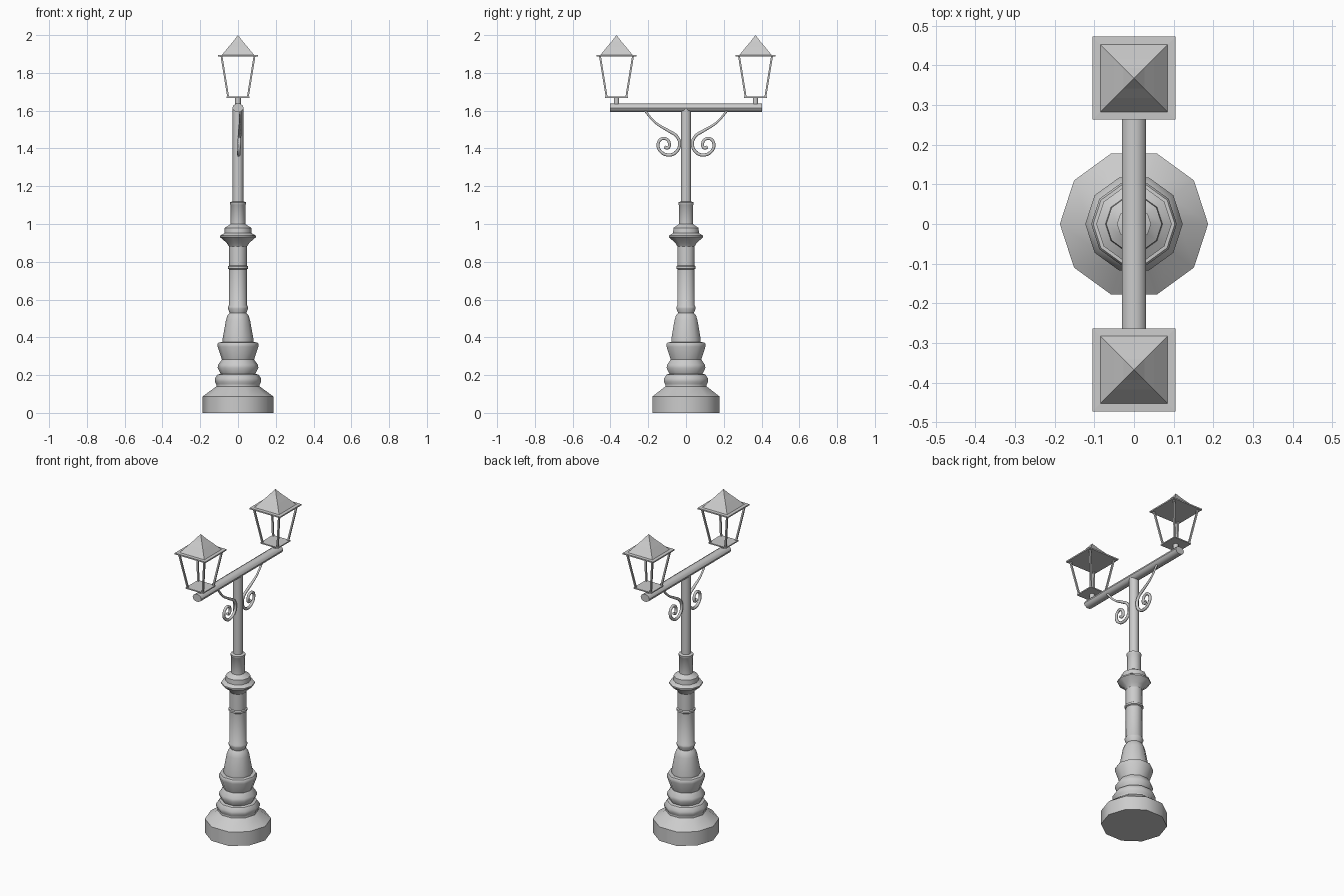
import bpy, bmesh
from math import pi, sin, cos, radians, sqrt
from mathutils import Matrix, Vector

if "Cube" in bpy.data.objects:
    bpy.data.objects.remove(bpy.data.objects["Cube"])


def finish(name, bm, smooth=True):
    bmesh.ops.recalc_face_normals(bm, faces=bm.faces)
    mesh = bpy.data.meshes.new(name)
    bm.to_mesh(mesh)
    bm.free()
    ob = bpy.data.objects.new(name, mesh)
    bpy.context.collection.objects.link(ob)
    if smooth:
        bpy.ops.object.select_all(action='DESELECT')
        ob.select_set(True)
        bpy.context.view_layer.objects.active = ob
        bpy.ops.object.shade_smooth_by_angle(angle=radians(38))
    return ob


def lathe(bm, profile, sides=10, turn=0.0, matrix=Matrix()):
    """Stack rings from (radius, height) pairs and cap both ends."""
    rings = []
    for r, z in profile:
        rings.append([bm.verts.new(matrix @ Vector((r * cos(turn + 2 * pi * i / sides),
                                                    r * sin(turn + 2 * pi * i / sides), z)))
                      for i in range(sides)])
    for a, b in zip(rings, rings[1:]):
        for i in range(sides):
            j = (i + 1) % sides
            bm.faces.new((a[i], a[j], b[j], b[i]))
    bm.faces.new(rings[0])
    bm.faces.new(rings[-1])


def turned(name, profile):
    bm = bmesh.new()
    lathe(bm, profile)
    return finish(name, bm)


def square(bm, profile, y):
    lathe(bm, [(r * sqrt(2), z) for r, z in profile], 4, pi / 4, Matrix.Translation((0, y, 0)))


# Turned post
turned("plinth", [(.187, 0), (.187, .087), (.115, .14), (.115, .15)])
turned("base_mouldings", [(.11, .14), (.123, .165), (.123, .182), (.108, .203), (.092, .207),
                          (.108, .238), (.105, .255), (.085, .283), (.108, .35), (.108, .365),
                          (.103, .373), (.08, .375)])
turned("tapered_foot", [(.082, .37), (.082, .39), (.064, .49), (.056, .515), (.043, .53)])
turned("column", [(.043, .525), (.053, .552), (.053, .562), (.047, .57), (.047, .76),
                  (.054, .764), (.054, .776), (.047, .78), (.047, .885)])
turned("collar", [(.047, .88), (.06, .9), (.095, .93), (.095, .938), (.072, .952),
                  (.07, .98), (.045, .995), (.039, 1.0), (.039, 1.1), (.043, 1.105),
                  (.043, 1.115), (.028, 1.12)])
turned("upper_pole", [(.028, 1.11), (.028, 1.61)])

# Cross arm along y
bm = bmesh.new()
lathe(bm, [(.03, -.403), (.03, .403)], 10, 0,
      Matrix.Translation((0, 0, 1.615)) @ Matrix.Diagonal((1, 1, .78, 1)) @ Matrix.Rotation(pi / 2, 4, 'X'))
finish("cross_arm", bm)

# Scroll brackets: (y, z) path of the spiral
path = [(.222, 1.605), (.16, 1.535), (.09, 1.492), (.047, 1.462), (.034, 1.42), (.053, 1.38),
        (.09, 1.365), (.13, 1.38), (.148, 1.416), (.134, 1.448), (.104, 1.45), (.088, 1.425),
        (.097, 1.402), (.114, 1.408)]
for side, label in ((1, "back"), (-1, "front")):
    cu = bpy.data.curves.new("scroll_" + label, 'CURVE')
    cu.dimensions = '3D'
    cu.bevel_depth = .009
    cu.bevel_resolution = 1
    cu.resolution_u = 4
    cu.use_fill_caps = True
    sp = cu.splines.new('BEZIER')
    sp.bezier_points.add(len(path) - 1)
    for i, (p, (y, z)) in enumerate(zip(sp.bezier_points, path)):
        p.co = (.004 + .04 * (z - 1.36), side * y, z)
        p.handle_left_type = p.handle_right_type = 'AUTO'
        p.radius = .7 if i < 2 else 1
    ob = bpy.data.objects.new("scroll_" + label, cu)
    bpy.context.collection.objects.link(ob)
    bpy.ops.object.select_all(action='DESELECT')
    ob.select_set(True)
    bpy.context.view_layer.objects.active = ob
    bpy.ops.object.convert(target='MESH')

# Lanterns
for y, label in ((.368, "back"), (-.368, "front")):
    bm = bmesh.new()
    lathe(bm, [(.015, 1.625), (.015, 1.672)], 10, 0, Matrix.Translation((0, y, 0)))
    finish("lantern_stem_" + label, bm)

    bm = bmesh.new()
    square(bm, [(.061, 1.667), (.061, 1.674)], y)
    finish("lantern_floor_" + label, bm, False)

    bm = bmesh.new()
    for sx in (-1, 1):
        for sy in (-1, 1):
            shear = Matrix.Translation((sx * .052, y + sy * .052, 1.672))
            lean = Matrix.Identity(4)
            lean[0][2], lean[1][2] = sx * .163, sy * .163
            lathe(bm, [(.007, 0), (.007, .216)], 4, pi / 4, shear @ lean)
    finish("lantern_posts_" + label, bm, False)

    bm = bmesh.new()
    square(bm, [(.105, 1.886), (.105, 1.894), (.085, 1.895), (.05, 1.938), (.026, 1.966), (.0005, 2.0)], y)
    finish("lantern_roof_" + label, bm, False)
